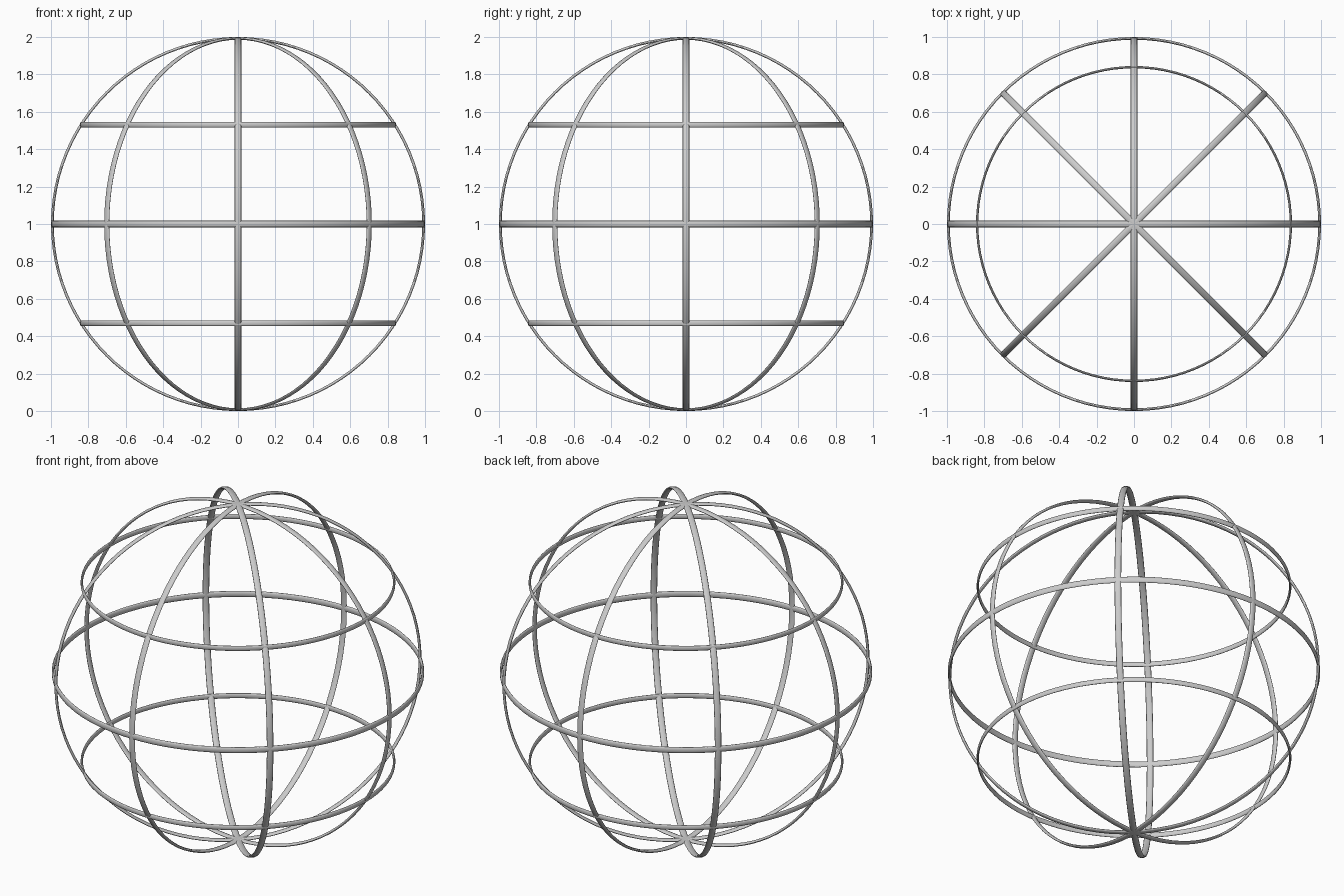
import bpy
import bmesh
from math import sin, cos, pi, sqrt

if "Cube" in bpy.data.objects:
    bpy.data.objects.remove(bpy.data.objects["Cube"])

SEGMENTS = 96       # steps around each hoop
SIDES = 12          # steps around the oval section
HALF_WIDTH = 0.018  # along the hoop axis
HALF_THICK = 0.0075 # radial


def hoop(name, scale=1.0, z=1.0, rotation=(0, 0, 0)):
    """Hoop of oval section, outer radius = scale."""
    bm = bmesh.new()
    rows = []
    for i in range(SEGMENTS):
        a = 2 * pi * i / SEGMENTS
        row = []
        for j in range(SIDES):
            b = 2 * pi * j / SIDES
            r = (1 - HALF_THICK + HALF_THICK * cos(b)) * scale
            row.append(bm.verts.new((r * cos(a), r * sin(a), HALF_WIDTH * scale * sin(b))))
        rows.append(row)
    for i in range(SEGMENTS):
        p, q = rows[i], rows[(i + 1) % SEGMENTS]
        for j in range(SIDES):
            k = (j + 1) % SIDES
            bm.faces.new((p[j], q[j], q[k], p[k])).smooth = True
    mesh = bpy.data.meshes.new(name)
    bm.to_mesh(mesh)
    bm.free()
    ob = bpy.data.objects.new(name, mesh)
    ob.location = (0, 0, z)
    ob.rotation_euler = rotation
    bpy.context.collection.objects.link(ob)
    return ob


# Upright hoops crossing at the poles
for n in range(4):
    hoop(f"upright_hoop_{n + 1}", rotation=(pi / 2, 0, n * pi / 4))

# Level hoops: middle plus two smaller ones
hoop("middle_hoop")
small = 0.845
offset = sqrt(1 - small ** 2) - 0.004
hoop("upper_hoop", small, 1 + offset)
hoop("lower_hoop", small, 1 - offset)
